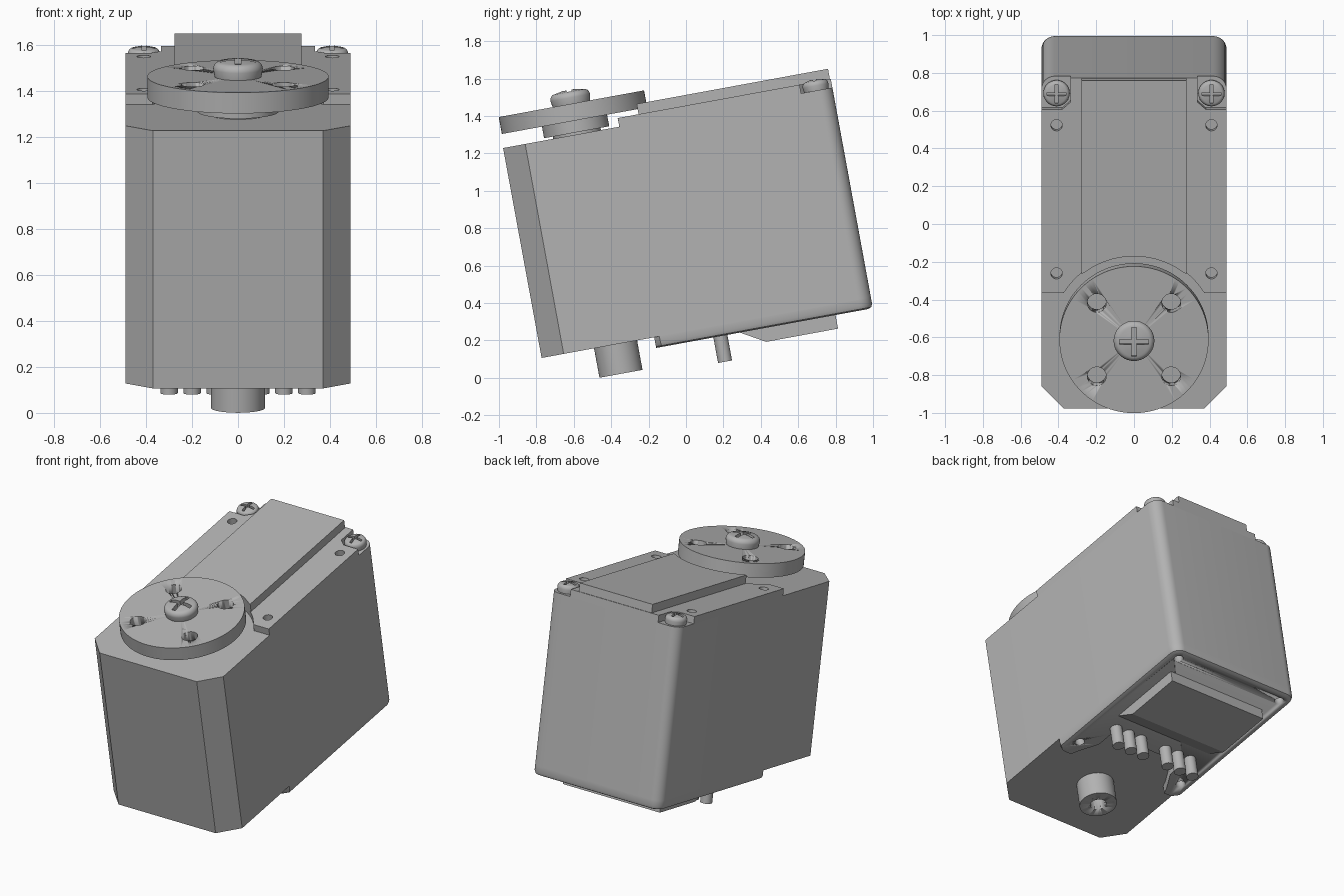
import bpy, bmesh, math
from mathutils import Matrix, Vector

if "Cube" in bpy.data.objects:
    bpy.data.objects.remove(bpy.data.objects["Cube"])

TILT = Matrix.Rotation(math.radians(10.4), 4, 'X')   # whole servo leans back
HORN_Y = -0.338                                      # output axis, untilted frame

grey = bpy.data.materials.new("plain grey")
grey.diffuse_color = (0.45, 0.45, 0.45, 1)
grey.use_nodes = True
grey.node_tree.nodes["Principled BSDF"].inputs["Base Color"].default_value = grey.diffuse_color


def finish(name, bm, smooth=False):
    bmesh.ops.recalc_face_normals(bm, faces=bm.faces)
    me = bpy.data.meshes.new(name)
    bm.to_mesh(me)
    bm.free()
    me.materials.append(grey)
    ob = bpy.data.objects.new(name, me)
    bpy.context.collection.objects.link(ob)
    if smooth:
        bpy.ops.object.select_all(action='DESELECT')
        ob.select_set(True)
        bpy.context.view_layer.objects.active = ob
        bpy.ops.object.shade_smooth_by_angle(angle=math.radians(35))
    return ob


def prism(name, outline, z0, z1, smooth=False, chamfer=0, chamfer_z=None):
    """Extrude an xy outline; optionally chamfer the rim at one height."""
    bm = bmesh.new()
    base = bm.faces.new([bm.verts.new((x, y, z0)) for x, y in outline])
    up = bmesh.ops.extrude_face_region(bm, geom=[base])["geom"]
    for v in up:
        if isinstance(v, bmesh.types.BMVert):
            v.co.z = z1
    if chamfer:
        rim = [e for e in bm.edges
               if all(abs(v.co.z - chamfer_z) < 1e-5 for v in e.verts)
               and all(abs(v.co.x) > 0.4 or v.co.y > 0.9 for v in e.verts)]
        bmesh.ops.bevel(bm, geom=rim, offset=chamfer, segments=2, affect='EDGES', profile=0.5)
    return finish(name, bm, smooth)


def lathe(name, profile, x, y, steps=48):
    """Turn an (r, z) profile around a vertical axis at x, y."""
    bm = bmesh.new()
    vs = [bm.verts.new((r, 0, z)) for r, z in profile]
    es = [bm.edges.new(p) for p in zip(vs, vs[1:])]
    bmesh.ops.spin(bm, geom=vs + es, cent=(0, 0, 0), axis=(0, 0, 1),
                   angle=2 * math.pi, steps=steps)
    bmesh.ops.remove_doubles(bm, verts=bm.verts, dist=1e-5)
    bmesh.ops.translate(bm, verts=bm.verts, vec=(x, y, 0))
    return finish(name, bm, True)


def rod(name, x, y, r, z0, z1, steps=32):
    return lathe(name, [(0, z0), (r, z0), (r, z1), (0, z1)], x, y, steps)


def box(name, x, y, sx, sy, z0, z1):
    return prism(name, [(x - sx, y - sy), (x + sx, y - sy), (x + sx, y + sy), (x - sx, y + sy)], z0, z1)


def cut(ob, cutters):
    """Subtract the cutters, then remove them."""
    for c in cutters:
        m = ob.modifiers.new("cut", 'BOOLEAN')
        m.operation, m.solver, m.object = 'DIFFERENCE', 'EXACT', c
    bpy.context.view_layer.update()
    me = bpy.data.meshes.new_from_object(ob.evaluated_get(bpy.context.evaluated_depsgraph_get()))
    ob.modifiers.clear()
    ob.data = me
    for c in cutters:
        bpy.data.objects.remove(c)


def mirrored(half):
    """Close a right-hand half outline with its mirror image."""
    return half + [(-x, y) for x, y in reversed(half) if abs(x) > 1e-6]


def corner(r, x=0.49, y=1.05, n=8):
    return [(x - r + r * math.cos(a), y - r + r * math.sin(a))
            for a in (i * math.pi / 2 / n for i in range(n + 1))]


def screw(name, x, y, r, z0, z1, turn=0):
    h = z1 - z0
    side = z0 + h * 0.45
    dome = [(r * (0.72 + 0.28 * math.cos(a)), side + h * 0.42 * math.sin(a))
            for a in (i * math.pi / 10 for i in range(6))]
    head = lathe(name, [(0, z0), (r * 0.94, z0)] + dome + [(r * 0.4, z0 + h * 0.97), (0, z1)], x, y, 40)
    slots = [box("slot", x, y, r * 0.72, r * 0.12, z1 - h * 0.45, z1 + 0.1),
             box("slot", x, y, r * 0.12, r * 0.72, z1 - h * 0.45, z1 + 0.1)]
    cut(head, slots)


# Main case: chamfered front corners, rounded back corners
prism("case", mirrored([(0.37, -0.74), (0.49, -0.62)] + corner(0.07)), 0.244, 1.385, True)

# Top lid with an arc around the horn and notches for the screws
arc = [(0.437 * math.sin(a), HORN_Y + 0.437 * math.cos(a))
       for a in (i * math.radians(58.3) / 16 for i in range(17))]
lid = prism("top_lid", mirrored(arc + [(0.49, -0.108), (0.49, 0.88), (0.38, 0.88), (0.335, 0.92),
                                       (0.335, 1.05)]), 1.38, 1.432)
cut(lid, [rod("hole", s * 0.41, y, 0.03, 1.39, 1.5) for s in (-1, 1) for y in (-0.003, 0.794)])

# Raised panel on the lid, following the same arc
inner = [p for p in arc if p[0] < 0.275]
prism("top_panel", mirrored(inner + [(0.277, 0.005), (0.277, 1.045)]), 1.43, 1.488)

# Lid screws
for s, side in ((-1, "left"), (1, "right")):
    screw("lid_screw_" + side, s * 0.41, 0.963, 0.07, 1.383, 1.446)

# Output shaft, horn hub, horn disc with four holes, horn screw
rod("output_shaft", 0, HORN_Y, 0.13, 1.38, 1.41, 48)
rod("horn_hub", 0, HORN_Y, 0.177, 1.397, 1.465, 64)
disc = rod("horn_disc", 0, HORN_Y, 0.395, 1.46, 1.552, 96)
cut(disc, [rod("hole", sx * 0.197, HORN_Y + sy * 0.197, 0.05, 1.4, 1.6)
           for sx in (-1, 1) for sy in (-1, 1)])
screw("horn_screw", 0, HORN_Y, 0.108, 1.55, 1.628)

# Bottom lid with two ears and screw holes
bottom = prism("bottom_lid", mirrored([(0.29, 0.16), (0.29, 0.04), (0.36, -0.08), (0.38, -0.128), (0.46, -0.128),
                                       (0.49, -0.10)] + corner(0.07)), 0.186, 0.25, True, 0.025, 0.186)
cut(bottom, [rod("hole", s * 0.41, y, 0.03, 0.1, 0.235) for s in (-1, 1) for y in (-0.003, 0.97)])

# Connector block below, sloped at the front
bm = bmesh.new()
side = [bm.verts.new((-0.37, y, z)) for y, z in ((0.32, 0.19), (0.456, 0.112), (0.847, 0.112), (0.847, 0.19))]
face = bm.faces.new(side)
new = bmesh.ops.extrude_face_region(bm, geom=[face])["geom"]
bmesh.ops.translate(bm, verts=[v for v in new if isinstance(v, bmesh.types.BMVert)], vec=(0.74, 0, 0))
finish("connector_block", bm)

# Six connector pins
for s in (-1, 1):
    for i in (1, 2, 3):
        rod("connector_pin", s * i * 0.1, 0.221, 0.038, 0.047, 0.25, 24)

# Hollow pivot boss opposite the horn
boss = rod("pivot_boss", 0, HORN_Y, 0.117, 0.084, 0.25, 48)
cut(boss, [rod("hole", 0, HORN_Y, 0.05, 0.0, 0.23)])

# Lean everything back
for ob in bpy.context.collection.objects:
    ob.data.transform(TILT)
